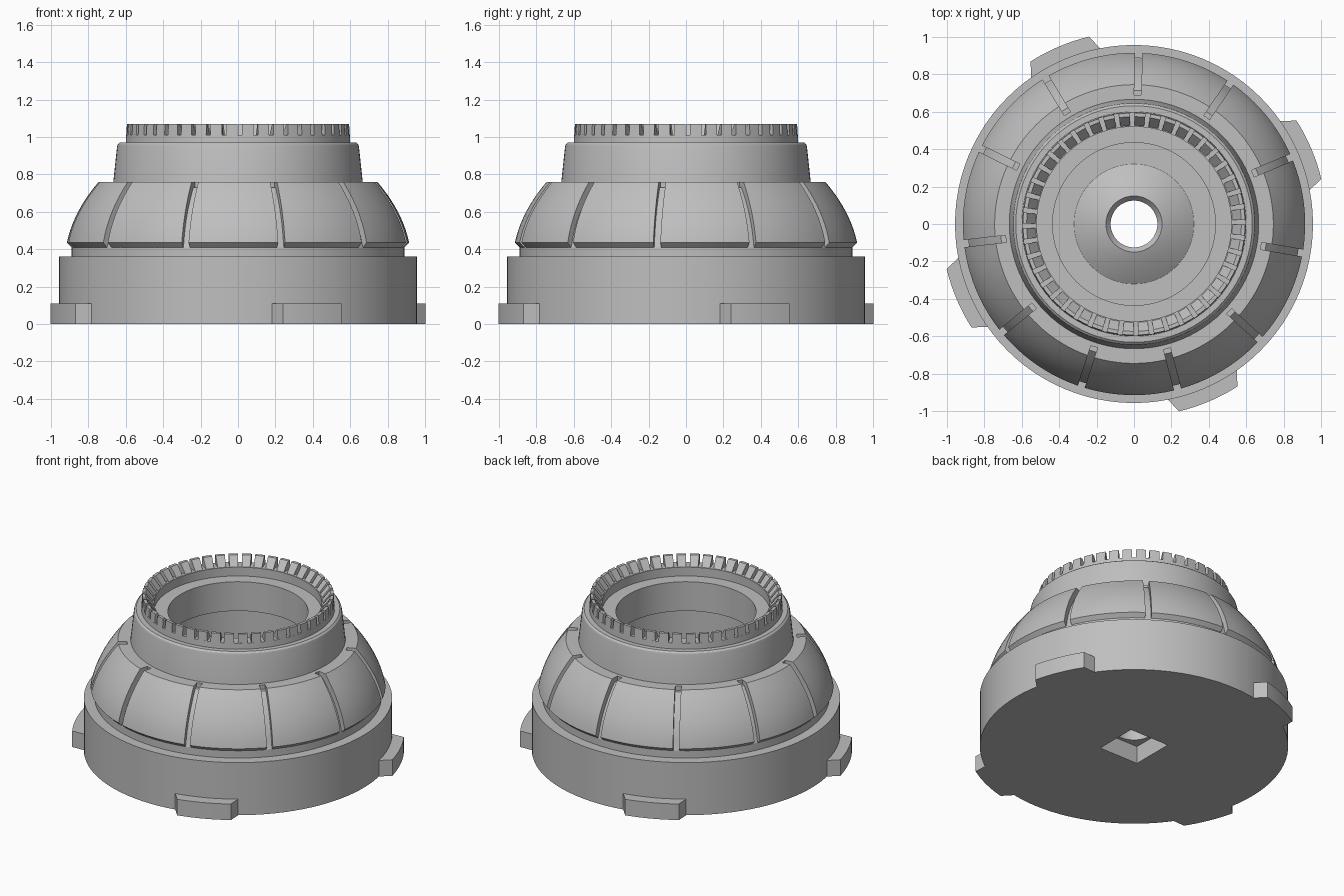
import bpy, bmesh
from math import sin, cos, asin, pi, radians

if "Cube" in bpy.data.objects:
    bpy.data.objects.remove(bpy.data.objects["Cube"])

grey = bpy.data.materials.new("plain grey")
grey.diffuse_color = (0.52, 0.52, 0.52, 1)
grey.use_nodes = True
grey.node_tree.nodes["Principled BSDF"].inputs["Base Color"].default_value = grey.diffuse_color


def finish(bm, name, angle=25):
    bmesh.ops.recalc_face_normals(bm, faces=bm.faces)
    me = bpy.data.meshes.new(name)
    bm.to_mesh(me)
    bm.free()
    me.materials.append(grey)
    ob = bpy.data.objects.new(name, me)
    bpy.context.collection.objects.link(ob)
    bpy.ops.object.select_all(action='DESELECT')
    ob.select_set(True)
    bpy.context.view_layer.objects.active = ob
    bpy.ops.object.shade_smooth_by_angle(angle=radians(angle))
    return ob


def lathe(name, profile, segs=96):
    """Spin a closed profile; a third entry 'sq' makes that ring a square."""
    bm = bmesh.new()
    rings = []
    for p in profile:
        ring = []
        for i in range(segs):
            t = 2 * pi * i / segs
            r = p[0] / max(abs(cos(t)), abs(sin(t))) if len(p) > 2 else p[0]
            ring.append(bm.verts.new((r * cos(t), r * sin(t), p[1])))
        rings.append(ring)
    for k, a in enumerate(rings):
        b = rings[(k + 1) % len(rings)]
        for i in range(segs):
            j = (i + 1) % segs
            bm.faces.new((a[i], a[j], b[j], b[i]))
    return finish(bm, name)


def sectors(name, profile, count, start, span, steps, inset):
    """Repeat a capped arc of a closed profile; inset(r) trims both ends."""
    bm = bmesh.new()
    for c in range(count):
        a0 = start + 2 * pi * c / count
        cuts = []
        for s in range(steps + 1):
            cut = []
            for r, z in profile:
                d = inset(r)
                t = a0 + d + (span - 2 * d) * s / steps
                cut.append(bm.verts.new((r * cos(t), r * sin(t), z)))
            cuts.append(cut)
        n = len(profile)
        for a, b in zip(cuts, cuts[1:]):
            for i in range(n):
                j = (i + 1) % n
                bm.faces.new((a[i], a[j], b[j], b[i]))
        bm.faces.new(cuts[0])
        bm.faces.new(cuts[-1][::-1])
    return finish(bm, name)


def bezier(p, q, r, n):
    return [tuple((1 - t) ** 2 * a + 2 * t * (1 - t) * b + t * t * c
                  for a, b, c in zip(p, q, r))
            for t in (i / n for i in range(n + 1))]


# Base drum, dome core, cavity floor with raised hub and square socket below
core = bezier((0.885, 0.42), (0.85, 0.59), (0.715, 0.73), 8)
lathe("base_housing", [
    (0.148, 0, 'sq'), (0.957, 0), (0.957, 0.36), (0.89, 0.36), (0.89, 0.41)]
    + core + [
    (0.69, 0.73), (0.69, 0.76), (0.5, 0.76), (0.5, 0.30), (0.32, 0.30),
    (0.22, 0.37), (0.15, 0.40), (0.125, 0.37), (0.125, 0.12),
    (0.148, 0.12, 'sq')])

# Eleven curved panels around the dome, separated by parallel grooves
panel = [(0.885, 0.405)] + bezier((0.915, 0.435), (0.88, 0.6025), (0.745, 0.76), 10) \
    + [(0.688, 0.76), (0.688, 0.72), (0.75, 0.64), (0.84, 0.45)]
sectors("dome_panels", panel, 11, radians(88.4), 2 * pi / 11, 10,
        lambda r: asin(0.019 / r))

# Upper collar with rounded shoulder and inner ledge
lathe("collar", [
    (0.668, 0.75), (0.647, 0.945), (0.643, 0.96), (0.632, 0.97), (0.60, 0.97),
    (0.598, 1.01), (0.52, 1.01), (0.52, 0.95), (0.435, 0.95), (0.435, 0.75)])

# Ring of small teeth on the rim, bevelled inward
sectors("rim_teeth", [(0.598, 1.005), (0.594, 1.07), (0.574, 1.07), (0.522, 1.005)],
        44, radians(-89), 2 * pi / 44, 2, lambda r: asin(0.012 / r))

# Four locking tabs with slanted ends
sectors("locking_tabs", [(0.93, 0), (1.03, 0), (1.03, 0.11), (0.93, 0.11)],
        4, radians(99.9), radians(26.2), 8,
        lambda r: radians(3.6) * max(0, (r - 0.93) / 0.10))
